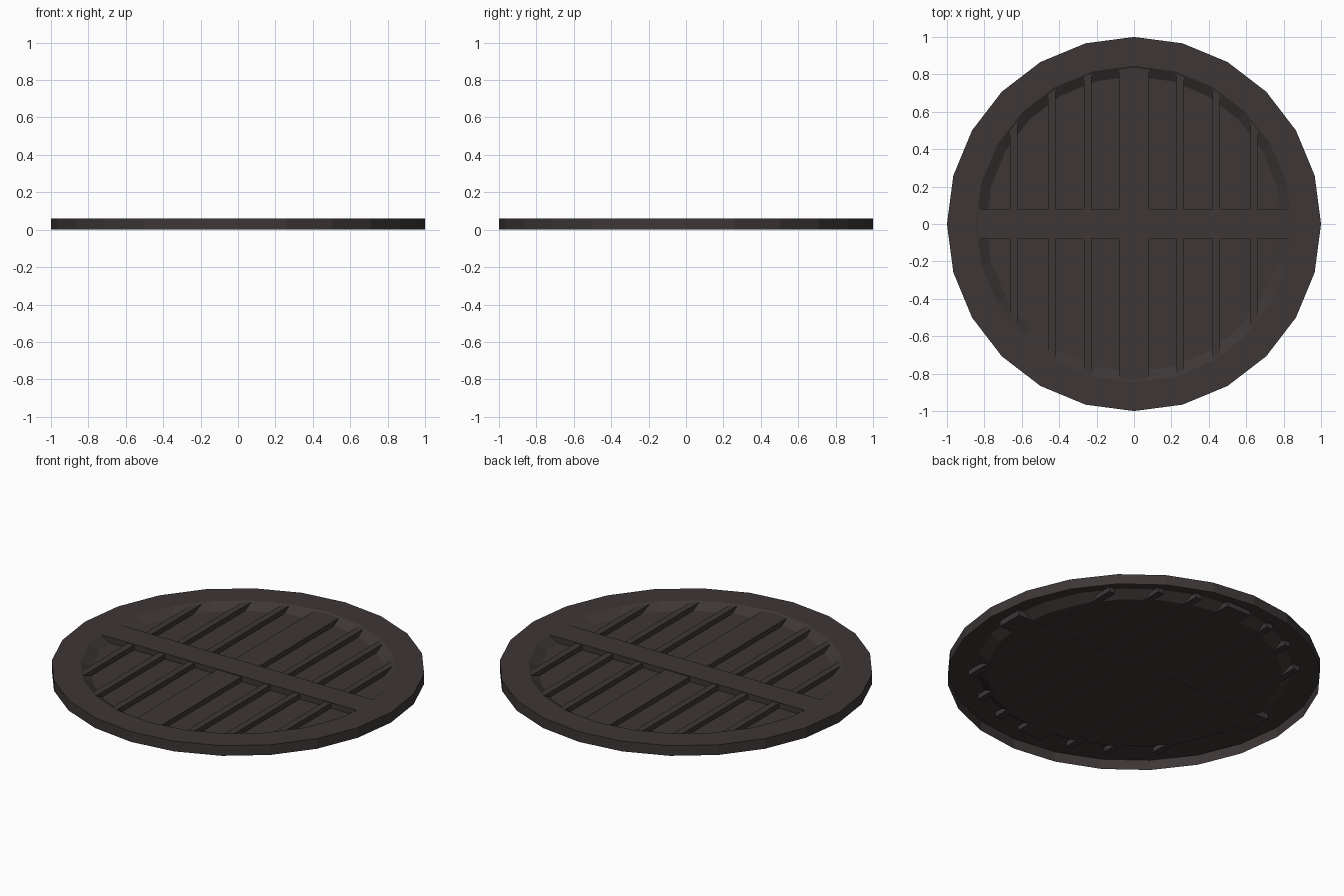
import bpy, bmesh, math

if "Cube" in bpy.data.objects:
    bpy.data.objects.remove(bpy.data.objects["Cube"])

iron = bpy.data.materials.new("dark cast iron")
iron.diffuse_color = (0.047, 0.038, 0.037, 1)
iron.use_nodes = True
iron.node_tree.nodes["Principled BSDF"].inputs["Base Color"].default_value = iron.diffuse_color

SIDES = 24
PANEL_Z = 0.025


def finish(name, bm):
    me = bpy.data.meshes.new(name)
    bm.to_mesh(me)
    bm.free()
    me.materials.append(iron)
    ob = bpy.data.objects.new(name, me)
    bpy.context.collection.objects.link(ob)
    return ob


def bar(name, x0, x1, y0, y1, z0, z1):
    bm = bmesh.new()
    bmesh.ops.create_cube(bm, size=1)
    for v in bm.verts:
        v.co = (x0 if v.co.x < 0 else x1,
                y0 if v.co.y < 0 else y1,
                z0 if v.co.z < 0 else z1)
    return finish(name, bm)


# Dished cover: open underneath, outer wall, flat rim, sloped step, sunken panel
profile = [(1.0, 0.0), (1.0, 0.06), (0.845, 0.06), (0.79, PANEL_Z)]
bm = bmesh.new()
rings = [[bm.verts.new((r * math.cos(2 * math.pi * i / SIDES),
                        r * math.sin(2 * math.pi * i / SIDES), z))
          for i in range(SIDES)] for r, z in profile]
for a, b in zip(rings, rings[1:]):
    for i in range(SIDES):
        j = (i + 1) % SIDES
        bm.faces.new((a[i], a[j], b[j], b[i]))
bm.faces.new(rings[-1])
finish("cover_plate", bm)

# Wide cross bar and centre bar, tucked under the rim at their ends
bar("cross_bar", -0.87, 0.87, -0.08, 0.08, PANEL_Z - 0.001, 0.058)
bar("centre_bar", -0.08, 0.08, -0.87, 0.87, PANEL_Z - 0.001, 0.054)

# Narrow ribs, shortened to follow the round rim
for side in (-1, 1):
    for n, x in enumerate((0.247, 0.44, 0.643)):
        half = math.sqrt(0.87 ** 2 - x ** 2)
        bar(f"rib_{'left' if side < 0 else 'right'}_{n + 1}",
            side * x - 0.02, side * x + 0.02, -half, half,
            PANEL_Z - 0.001, 0.054)
